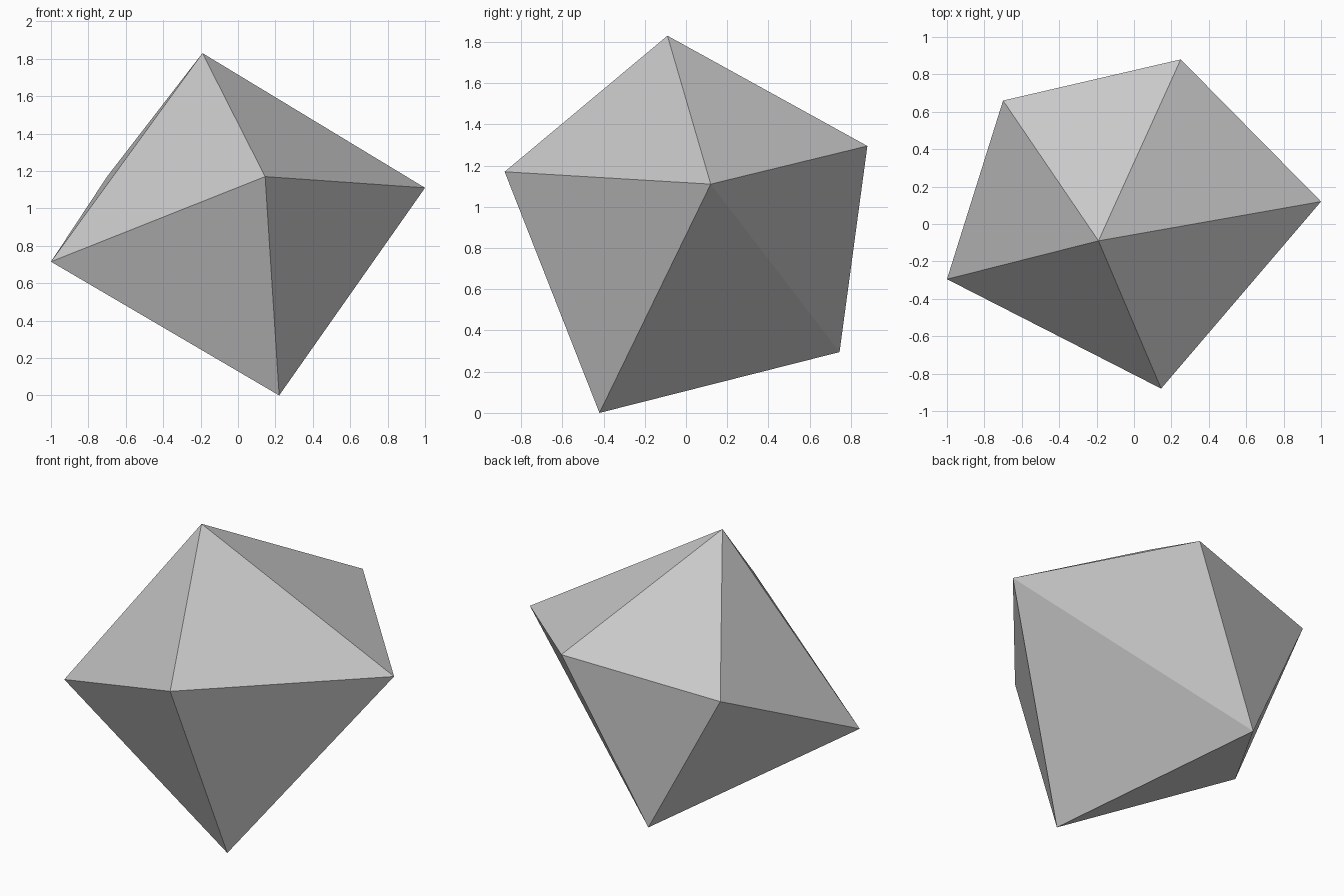
import bpy
import bmesh

# Remove the default cube
cube = bpy.data.objects.get("Cube")
if cube:
    bpy.data.objects.remove(cube, do_unlink=True)

# Plain grey stone colour
grey = bpy.data.materials.new("light_grey")
grey.use_nodes = True
colour = (0.58, 0.58, 0.58, 1.0)
grey.diffuse_color = colour
grey.node_tree.nodes["Principled BSDF"].inputs["Base Color"].default_value = colour

# Corners of the faceted rock: peak, five-sided girdle, two low corners
peak = (-0.19, -0.09, 1.83)
girdle = [
    (-1.0, -0.295, 0.715),
    (0.145, -0.88, 1.17),
    (1.0, 0.12, 1.11),
    (0.25, 0.88, 1.295),
    (-0.7, 0.66, 1.17),
]
low_front = (0.22, -0.42, 0.0)
low_back = (-0.26, 0.745, 0.295)

bm = bmesh.new()
top = bm.verts.new(peak)
ring = [bm.verts.new(p) for p in girdle]
front = bm.verts.new(low_front)
back = bm.verts.new(low_back)
left, right = ring[0], ring[2]

# Each girdle edge carries one upper facet and one lower facet
for i, a in enumerate(ring):
    b = ring[(i + 1) % len(ring)]
    bm.faces.new((top, a, b))
    bm.faces.new((front if i < 2 else back, b, a))

# Two facets along the bottom ridge
bm.faces.new((front, back, right))
bm.faces.new((back, front, left))
bmesh.ops.recalc_face_normals(bm, faces=bm.faces)

mesh = bpy.data.meshes.new("faceted_rock")
bm.to_mesh(mesh)
bm.free()
mesh.materials.append(grey)
rock = bpy.data.objects.new("faceted_rock", mesh)
bpy.context.collection.objects.link(rock)
